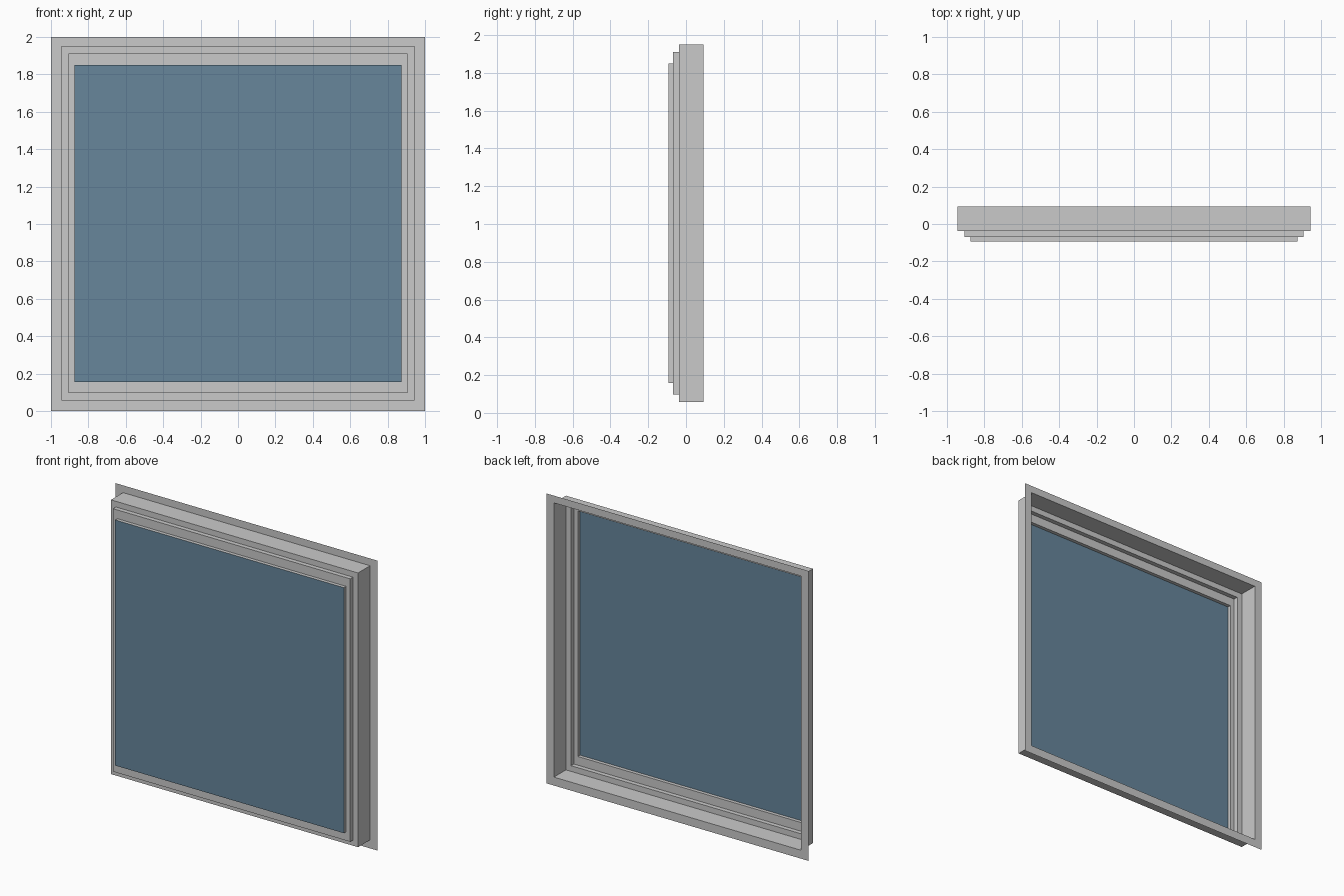
import bpy
import bmesh

cube = bpy.data.objects.get("Cube")
if cube:
    bpy.data.objects.remove(cube, do_unlink=True)


def make_material(name, color):
    mat = bpy.data.materials.new(name)
    mat.use_nodes = True
    mat.diffuse_color = color
    mat.node_tree.nodes["Principled BSDF"].inputs["Base Color"].default_value = color
    return mat


grey = make_material("light grey", (0.59, 0.59, 0.59, 1))
blue = make_material("blue glass", (0.135, 0.24, 0.33, 1))


def rectangle(bm, size, y):
    """Four corners, anticlockwise from the front."""
    half, low, high = size
    corners = [(-half, low), (half, low), (half, high), (-half, high)]
    return [bm.verts.new((x, y, z)) for x, z in corners]


def finish(bm, name, mat):
    mesh = bpy.data.meshes.new(name)
    bm.to_mesh(mesh)
    bm.free()
    mesh.materials.append(mat)
    obj = bpy.data.objects.new(name, mesh)
    bpy.context.collection.objects.link(obj)


def stepped_sheet(name, profile, mat):
    """Bridge successive rectangles into an open, thin stepped shell."""
    bm = bmesh.new()
    rings = [rectangle(bm, size, y) for size, y in profile]
    for a, b in zip(rings, rings[1:]):
        for i in range(4):
            j = (i + 1) % 4
            bm.faces.new((a[i], a[j], b[j], b[i]))
    finish(bm, name, mat)


# Rectangle sizes (half width, bottom, top) and depths, from back to front
flange = (1.0, 0.0, 2.0)
casing = (0.943, 0.058, 1.95)
sash = (0.905, 0.097, 1.911)
pane = (0.873, 0.157, 1.851)
back, casing_y, sash_y, front = 0.093, -0.038, -0.069, -0.093

# Flat mounting flange around the back
stepped_sheet("mounting_flange", [(flange, back), (casing, back)], grey)

# Stepped frame: deep casing, then two shallow steps
stepped_sheet("outer_casing", [(casing, back), (casing, casing_y), (sash, casing_y)], grey)
stepped_sheet("inner_sash", [(sash, casing_y), (sash, sash_y), (pane, sash_y)], grey)
stepped_sheet("glazing_edge", [(pane, sash_y), (pane, front)], grey)

# Glass pane closing the front
bm = bmesh.new()
bm.faces.new(rectangle(bm, pane, front))
finish(bm, "glass_pane", blue)
